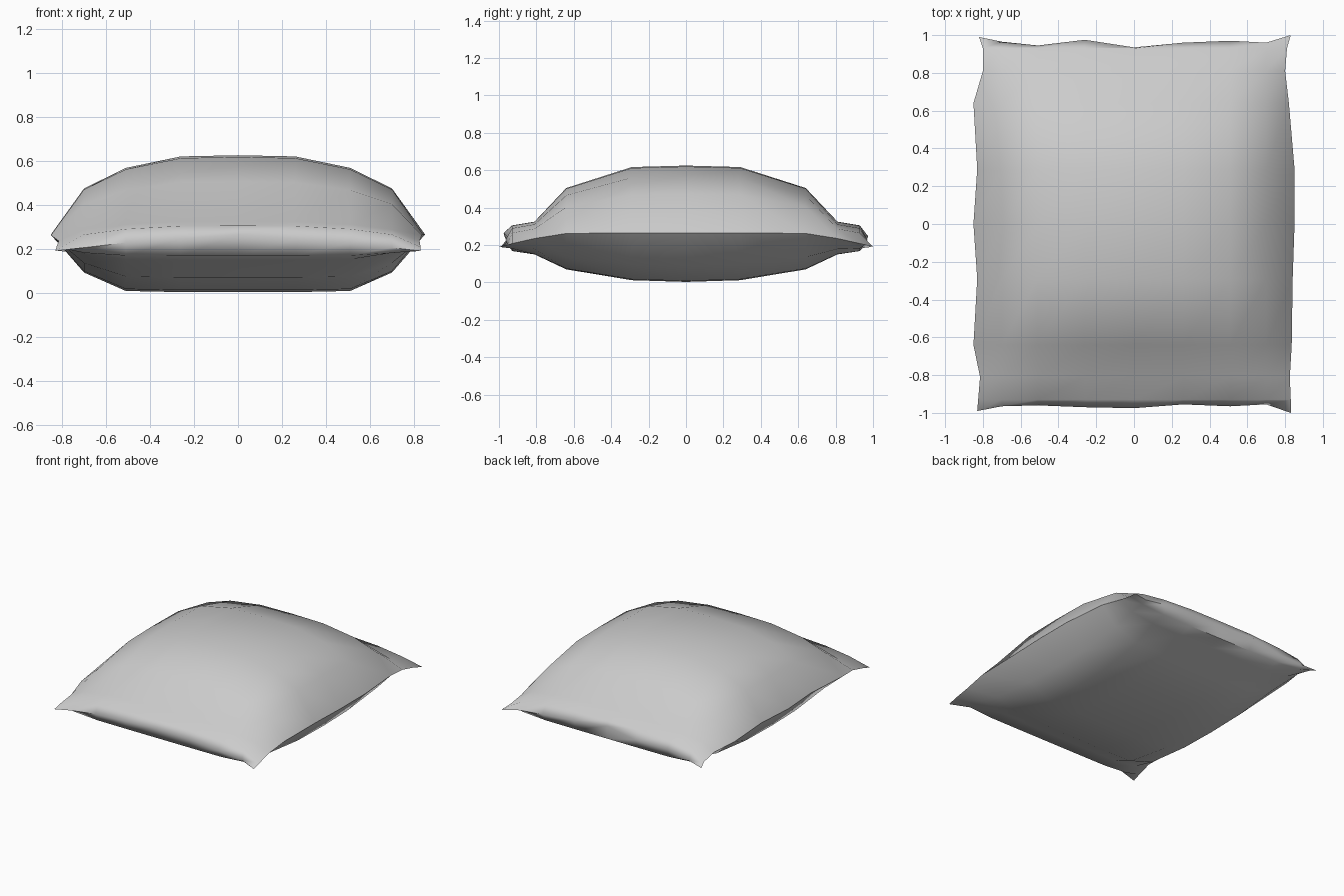
import bpy, bmesh

if "Cube" in bpy.data.objects:
    bpy.data.objects.remove(bpy.data.objects["Cube"])

# Column and row stations of the sack cloth
XS = [-0.84, -0.70, -0.51, -0.26, 0, 0.26, 0.51, 0.70, 0.84]
YS = [-0.97, -0.93, -0.81, -0.64, -0.29, 0, 0.29, 0.64, 0.81, 0.93, 0.97]

# Wavy outline of the seam
FRONT = [-0.99, -0.965, -0.96, -0.97, -0.975, -0.955, -0.965, -0.955, -1.0]
BACK = [0.99, 0.965, 0.945, 0.975, 0.935, 0.96, 0.97, 0.96, 1.0]
LEFT = [-0.83, -0.825, -0.815, -0.85, -0.83, -0.85, -0.83, -0.85, -0.80, -0.80, -0.82]
RIGHT = [0.83, 0.83, 0.825, 0.835, 0.84, 0.85, 0.85, 0.82, 0.80, 0.81, 0.83]

# Heights per row, from the middle to the end: side seam, crown and belly
SEAM = [0.265, 0.265, 0.262, 0.235, 0.208, 0.19]
CROWN = [0.625, 0.617, 0.505, 0.325, 0.305, 0.265]
BELLY = [0.003, 0.012, 0.07, 0.15, 0.168, 0.265]
# Fullness per column, from the middle to the side
FULL_TOP = [1, 0.985, 0.84, 0.58, 0]
FULL_BOTTOM = [1, 1, 0.98, 0.66, 0]
FULL_END = [1, 0.74, 0.5, 0.2, 0]


def point(i, j, centre, full):
    x = LEFT[j] if i == 0 else RIGHT[j] if i == 8 else XS[i]
    y = FRONT[i] if j == 0 else BACK[i] if j == 10 else YS[j]
    r, c = abs(j - 5), abs(i - 4)
    f = FULL_END[c] if r == 5 else full[c]
    return x, y, SEAM[r] + (centre[r] - SEAM[r]) * f


# Two cloth panels that share the seam
bm = bmesh.new()
for centre, full, flip in ((CROWN, FULL_TOP, False), (BELLY, FULL_BOTTOM, True)):
    grid = [[bm.verts.new(point(i, j, centre, full)) for i in range(9)] for j in range(11)]
    for j in range(10):
        for i in range(8):
            quad = [grid[j][i], grid[j][i + 1], grid[j + 1][i + 1], grid[j + 1][i]]
            bm.faces.new(quad[::-1] if flip else quad)
bmesh.ops.remove_doubles(bm, verts=bm.verts, dist=0.0005)
bmesh.ops.recalc_face_normals(bm, faces=bm.faces)

mesh = bpy.data.meshes.new("sack")
bm.to_mesh(mesh)
bm.free()
sack = bpy.data.objects.new("sack", mesh)
bpy.context.collection.objects.link(sack)
bpy.context.view_layer.objects.active = sack
sack.select_set(True)
bpy.ops.object.shade_smooth_by_angle(angle=1.1)
